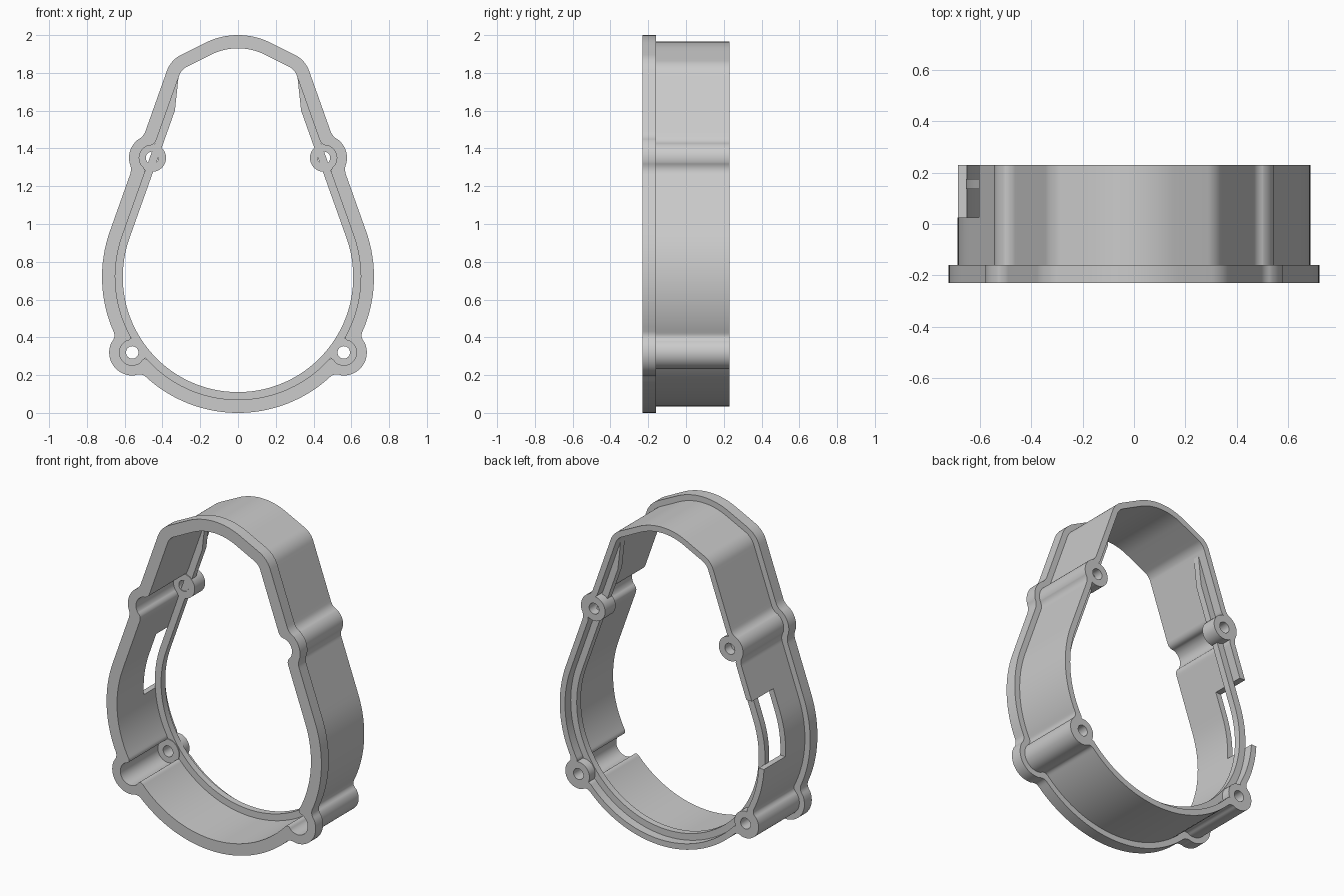
import bpy, bmesh, math
from mathutils import Vector

if "Cube" in bpy.data.objects:
    bpy.data.objects.remove(bpy.data.objects["Cube"])

grey = bpy.data.materials.new("light grey")
grey.diffuse_color = (0.6, 0.6, 0.6, 1)
grey.use_nodes = True
grey.node_tree.nodes["Principled BSDF"].inputs["Base Color"].default_value = grey.diffuse_color

A = math.radians(19.6)      # tilt of the side walls
B = math.radians(63.4)      # start of the crown arc
BOSSES = [(sx * x, z) for sx in (1, -1) for x, z in ((0.455, 1.35), (0.56, 0.32))]


def arc(cx, cz, r, a0, a1, n):
    return [Vector((cx + r * math.cos(a0 + (a1 - a0) * i / n),
                    cz + r * math.sin(a0 + (a1 - a0) * i / n))) for i in range(n + 1)]


def body(d):
    """Pear-shaped outline moved inward by d, counter-clockwise from the crown."""
    pi = math.pi
    corners = (arc(0, 1.61, 0.39 - d, pi / 2, pi - B, 8)
               + arc(-0.235, 1.761, 0.15 - d, pi - B, pi - A, 10)
               + arc(0, 0.72, 0.72 - d, pi - A, 2 * pi + A, 80)
               + arc(0.235, 1.761, 0.15 - d, A, B, 10)
               + arc(0, 1.61, 0.39 - d, B, pi / 2, 8)[:-1])
    pts = []
    for i, p in enumerate(corners):
        q = corners[(i + 1) % len(corners)]
        n = max(1, int((q - p).length / 0.03)) if (q - p).length > 0.06 else 1
        pts += [p.lerp(q, k / n) for k in range(n)]
    return pts


def crossing(p, q, c, r):
    """Point where segment p-q crosses the circle."""
    inside = (p - c).length < r
    lo, hi = 0.0, 1.0
    for _ in range(30):
        m = (lo + hi) / 2
        if ((p.lerp(q, m) - c).length < r) == inside:
            lo = m
        else:
            hi = m
    return p.lerp(q, lo)


def blend(pts, c, t=0.03):
    """Round the concave corner c of an outline."""
    keep = [(p - c).length >= t for p in pts]
    n = len(pts)
    s = next(i for i in range(n) if keep[i] and not keep[(i + 1) % n])
    pts = pts[s + 1:] + pts[:s + 1]
    keep = keep[s + 1:] + keep[:s + 1]
    k = keep.index(True)
    a = c + (pts[-1] - c).normalized() * t
    b = c + (pts[k] - c).normalized() * t
    curve = [a * (1 - u) ** 2 + c * 2 * u * (1 - u) + b * u * u
             for u in (i / 6 for i in range(7))]
    return curve + pts[k:]


def bumped(d, r):
    """Body outline with a round bulge at every screw boss."""
    pts = body(d)
    kinks = []
    for bc in BOSSES:
        c = Vector(bc)
        n = len(pts)
        ins = [(p - c).length < r for p in pts]
        s = next(i for i in range(n) if not ins[i] and ins[(i + 1) % n])
        pts, ins = pts[s:] + pts[:s], ins[s:] + ins[:s]
        e = next(i for i in range(1, n) if not ins[i])
        p, q = crossing(pts[0], pts[1], c, r), crossing(pts[e - 1], pts[e], c, r)
        a0 = math.atan2(p.y - c.y, p.x - c.x)
        a1 = math.atan2(q.y - c.y, q.x - c.x)
        if a1 < a0:
            a1 += 2 * math.pi
        pts = [pts[0]] + arc(c.x, c.y, r, a0, a1, 24) + pts[e:]
        kinks += [p, q]
    for k in kinks:
        pts = blend(pts, k)
    return pts


def plate(name, loops, y0, y1):
    """Solid between y0 and y1; loops after the first are holes."""
    bm = bmesh.new()
    for loop in loops:
        vs = [bm.verts.new((p[0], y0, p[1])) for p in loop]
        for i, v in enumerate(vs):
            bm.edges.new((v, vs[(i + 1) % len(vs)]))
    bmesh.ops.triangle_fill(bm, use_beauty=True, use_dissolve=False, edges=bm.edges[:])
    ext = bmesh.ops.extrude_face_region(bm, geom=bm.faces[:])
    bmesh.ops.translate(bm, vec=(0, y1 - y0, 0),
                        verts=[g for g in ext["geom"] if isinstance(g, bmesh.types.BMVert)])
    bmesh.ops.recalc_face_normals(bm, faces=bm.faces[:])
    me = bpy.data.meshes.new(name)
    bm.to_mesh(me)
    bm.free()
    me.materials.append(grey)
    ob = bpy.data.objects.new(name, me)
    bpy.context.collection.objects.link(ob)
    return ob


def smooth(ob):
    bpy.ops.object.select_all(action='DESELECT')
    ob.select_set(True)
    bpy.context.view_layer.objects.active = ob
    bpy.ops.object.shade_smooth_by_angle(angle=math.radians(30))


# Front flange and deep wall share the same inner outline
inner = bumped(0.07, 0.068)
flange = plate("front_flange", [bumped(0, 0.122), inner], -0.23, -0.16)
wall = plate("wall", [bumped(0.035, 0.088), inner], -0.16, 0.23)

# Notch through the left wall, open to the back
cutter = plate("notch_cutter", [[(-0.9, 0.68), (-0.45, 0.68), (-0.45, 1.07), (-0.9, 1.07)]],
               0.025, 0.4)
cutter.hide_render = True
cutter.hide_viewport = True
mod = wall.modifiers.new("notch", 'BOOLEAN')
mod.operation = 'DIFFERENCE'
mod.solver = 'EXACT'
mod.object = cutter
bpy.context.view_layer.objects.active = wall
wall.select_set(True)
bpy.ops.object.modifier_apply(modifier=mod.name)
bpy.data.objects.remove(cutter)


# Inner lip, tapering out near the crown
def side(d, z):
    return (0.72 - d - math.sin(A) * (z - 0.72)) / math.cos(A)


def sweep(d):
    return arc(0, 0.72, 0.72 - d, math.pi - A, 2 * math.pi + A, 80)


xo, xi = side(0.068, 1.78), side(0.11, 1.6)
lip = plate("inner_lip", [[(-xo, 1.78)] + sweep(0.068) + [(xo, 1.78), (xi, 1.6)]
                          + sweep(0.11)[::-1] + [(-xi, 1.6)]], 0.135, 0.175)

# Screw bosses at the back
parts = [flange, wall, lip]
for i, (x, z) in enumerate(BOSSES):
    rings = [arc(x, z, r, 0, 2 * math.pi, 32)[:-1] for r in (0.074, 0.033)]
    parts.append(plate("screw_boss_%d" % (i + 1), rings, 0.13, 0.23))

for ob in parts:
    smooth(ob)
